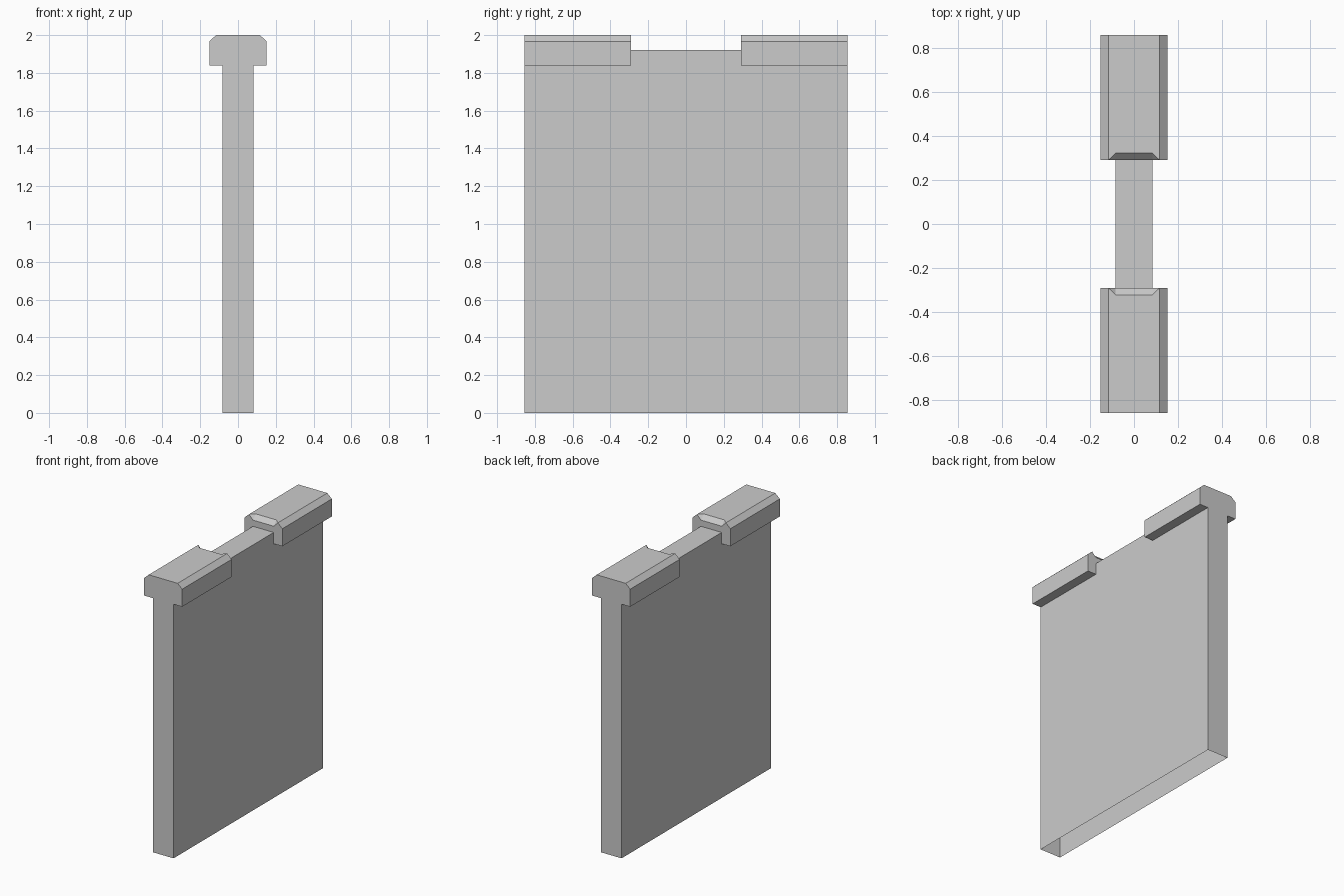
import bpy, bmesh
from mathutils import Vector

if "Cube" in bpy.data.objects:
    bpy.data.objects.remove(bpy.data.objects["Cube"])

W, CAP, BEV = 0.083, 0.152, 0.116            # half widths: wall, cap, cap top
END, INNER, NOTCH = 0.856, 0.29, 0.322       # y of ends, cap inner end, notch back
UNDER, WALL_TOP, SHOULDER, TOP = 1.84, 1.922, 1.967, 2.0


def along_x(x, pts):
    return [(x, y, z) for y, z in pts]


def along_y(y, pts):
    return [(x, y, z) for x, z in pts]


def along_z(z, pts):
    return [(x, y, z) for x, y in pts]


# Cap edge outline, from the wall out and up to the top
outline = [(W, UNDER), (CAP, UNDER), (CAP, SHOULDER), (BEV, TOP)]

# One quarter of the wall and its cap
quarter = [
    # wall side and wall top
    along_x(W, [(0, 0), (END, 0), (END, UNDER), (INNER, UNDER),
                (INNER, WALL_TOP), (0, WALL_TOP)]),
    along_z(WALL_TOP, [(0, 0), (W, 0), (W, INNER), (0, INNER)]),
    # outer end and inner cap end
    along_y(END, [(0, 0), (W, 0)] + outline + [(0, TOP)]),
    along_y(INNER, [(0, WALL_TOP), (W, WALL_TOP)] + outline
            + [(W, SHOULDER), (0, SHOULDER)]),
    # cap top with notch, sloped notch floor and its side
    along_z(TOP, [(BEV, INNER), (BEV, END), (0, END), (0, NOTCH), (W, NOTCH)]),
    [(0, INNER, SHOULDER), (W, INNER, SHOULDER), (W, NOTCH, TOP), (0, NOTCH, TOP)],
    [(W, INNER, SHOULDER), (BEV, INNER, TOP), (W, NOTCH, TOP)],
]
# cap underside, side and bevel
for (x0, z0), (x1, z1) in zip(outline, outline[1:]):
    quarter.append([(x0, INNER, z0), (x1, INNER, z1), (x1, END, z1), (x0, END, z0)])

# Mirror the quarter to all four sides, weld, and remove the seams
bm = bmesh.new()
for sx in (1, -1):
    for sy in (1, -1):
        for poly in quarter:
            bm.faces.new([bm.verts.new(Vector((sx * x, sy * y, z))) for x, y, z in poly])
bmesh.ops.remove_doubles(bm, verts=bm.verts[:], dist=1e-4)
bmesh.ops.recalc_face_normals(bm, faces=bm.faces[:])
bmesh.ops.dissolve_limit(bm, angle_limit=0.01, verts=bm.verts[:], edges=bm.edges[:])

mesh = bpy.data.meshes.new("capped_wall")
bm.to_mesh(mesh)
bm.free()
bpy.context.collection.objects.link(bpy.data.objects.new("capped_wall", mesh))
